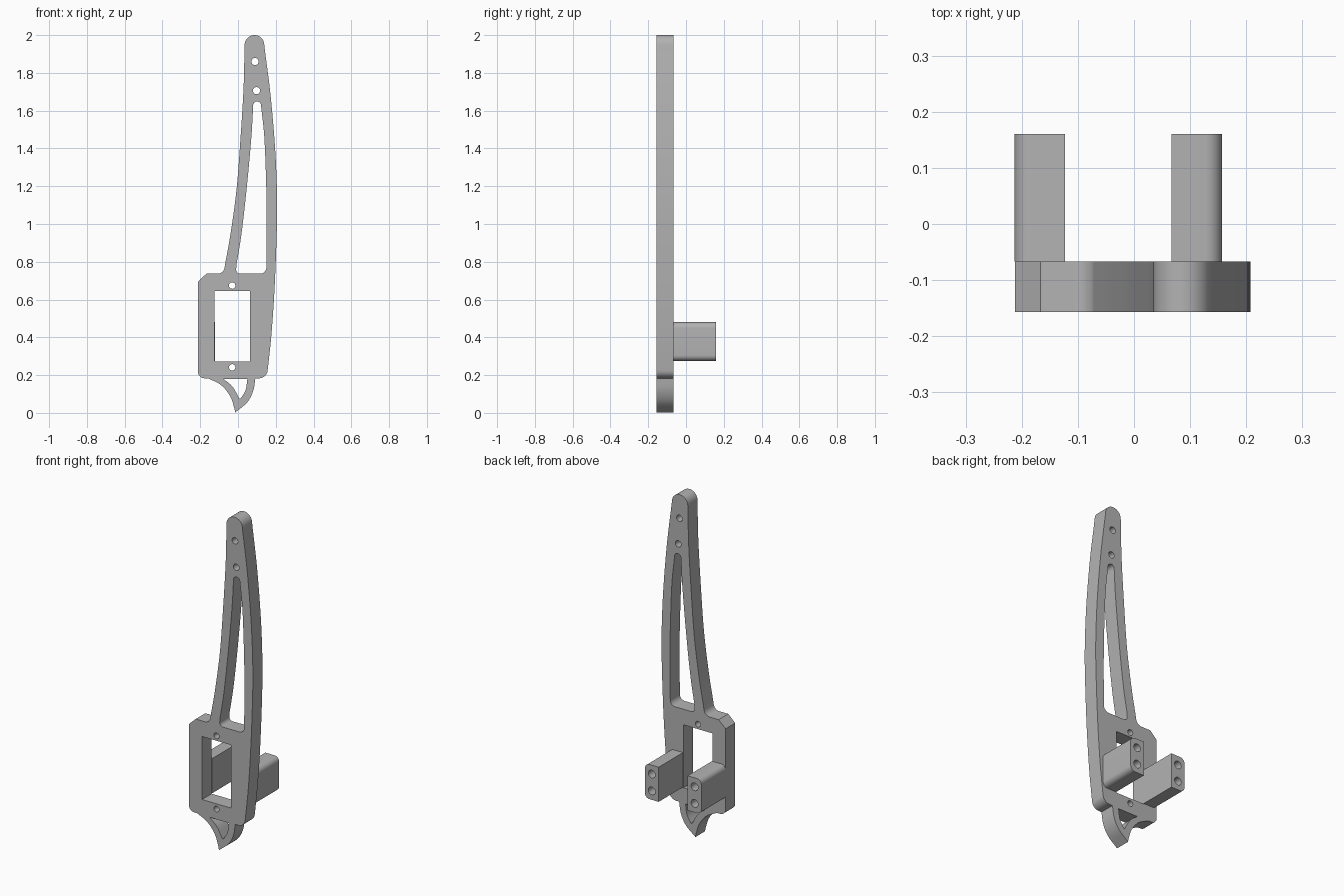
import bpy, bmesh
from math import sin, cos, pi, radians
from mathutils import Vector, Matrix

cube = bpy.data.objects.get("Cube")
if cube:
    bpy.data.objects.remove(cube)

grey = bpy.data.materials.new("light_grey")
grey.use_nodes = True
COLOR = (0.45, 0.45, 0.45, 1)
grey.diffuse_color = COLOR
grey.node_tree.nodes["Principled BSDF"].inputs["Base Color"].default_value = COLOR


def arc(cx, cz, r, start, end, n=8):
    """Points along a circular arc, angles in degrees."""
    angles = [radians(start + (end - start) * i / n) for i in range(n + 1)]
    return [(cx + r * cos(a), cz + r * sin(a)) for a in angles]


def circle(cx, cz, r):
    return arc(cx, cz, r, 0, 360, 24)[:-1]


def smooth(points, n=6):
    """Catmull-Rom curve through the points."""
    p = [Vector(q) for q in points]
    p = [2 * p[0] - p[1]] + p + [2 * p[-1] - p[-2]]
    out = []
    for a, b, c, d in zip(p, p[1:], p[2:], p[3:]):
        for i in range(n):
            t = i / n
            out.append(0.5 * (2 * b + (c - a) * t + (2 * a - 5 * b + 4 * c - d) * t * t
                              + (3 * b - a - 3 * c + d) * t ** 3))
    return out + [p[-2]]


def extrude_profile(name, loops, y0, y1):
    """Fill x-z loops (outline first, then holes) and extrude them from y0 to y1."""
    curve = bpy.data.curves.new(name + "_profile", "CURVE")
    curve.dimensions = "2D"
    curve.fill_mode = "BOTH"
    curve.extrude = (y1 - y0) / 2
    for loop in loops:
        spline = curve.splines.new("POLY")
        spline.points.add(len(loop) - 1)
        for point, (x, z) in zip(spline.points, loop):
            point.co = (x, z, 0, 1)
        spline.use_cyclic_u = True
    helper = bpy.data.objects.new(name + "_helper", curve)
    bpy.context.collection.objects.link(helper)
    graph = bpy.context.evaluated_depsgraph_get()
    mesh = bpy.data.meshes.new_from_object(helper.evaluated_get(graph))
    bpy.data.objects.remove(helper)
    bpy.data.curves.remove(curve)

    mesh.name = name
    mesh.transform(Matrix.Translation((0, (y0 + y1) / 2, 0)) @ Matrix.Rotation(pi / 2, 4, "X"))
    bm = bmesh.new()
    bm.from_mesh(mesh)
    bmesh.ops.remove_doubles(bm, verts=bm.verts, dist=0.0002)
    bmesh.ops.recalc_face_normals(bm, faces=bm.faces)
    bm.to_mesh(mesh)
    bm.free()
    mesh.materials.clear()
    mesh.materials.append(grey)
    obj = bpy.data.objects.new(name, mesh)
    bpy.context.collection.objects.link(obj)
    bpy.ops.object.select_all(action="DESELECT")
    obj.select_set(True)
    bpy.context.view_layer.objects.active = obj
    bpy.ops.object.shade_smooth_by_angle(angle=radians(30))
    return obj


# Plate outline, clockwise from the rounded tip
outline = arc(0.087, 1.948, 0.052, 180, 8, 14)
outline += smooth([(0.141, 1.93), (0.172, 1.685), (0.197, 1.39), (0.207, 1.13),
                   (0.204, 0.92), (0.193, 0.65), (0.177, 0.415), (0.158, 0.235)])
outline += arc(0.112, 0.228, 0.045, 0, -90)
# curved fin below the plate
outline += smooth([(0.092, 0.183), (0.08, 0.115), (0.048, 0.055), (-0.015, 0.002)])
outline += smooth([(-0.018, 0.02), (-0.04, 0.085), (-0.087, 0.145), (-0.155, 0.182)])
# lower left corner, chamfered upper left corner and fillet into the arm
outline += arc(-0.177, 0.218, 0.035, 270, 180)
outline += [(-0.212, 0.695), (-0.167, 0.737)]
outline += arc(-0.108, 0.774, 0.037, 270, 350)
outline += smooth([(-0.066, 0.80), (-0.04, 0.945), (-0.008, 1.18),
                   (0.013, 1.45), (0.029, 1.71), (0.0345, 1.92)])

# Long opening between the two arms
opening = arc(0.101, 1.628, 0.021, 180, 0)
opening += smooth([(0.125, 1.6), (0.14, 1.45), (0.15, 1.18), (0.152, 0.97), (0.150, 0.775)])
opening += arc(0.118, 0.769, 0.032, 0, -90)
opening += arc(0.012, 0.759, 0.022, 270, 170)
opening += smooth([(-0.007, 0.79), (0.018, 0.945), (0.045, 1.18), (0.07, 1.45), (0.079, 1.6)])

# Rectangular window, fin opening and screw holes
window = [(-0.125, 0.272), (-0.125, 0.645), (0.064, 0.645), (0.064, 0.272)]
fin_opening = smooth([(-0.078, 0.18), (-0.03, 0.14), (0.008, 0.075)])
fin_opening += smooth([(0.014, 0.075), (0.04, 0.12), (0.05, 0.18)])
screw_holes = [circle(0.09, 1.86, 0.019), circle(0.098, 1.706, 0.019),
               circle(-0.031, 0.674, 0.017), circle(-0.031, 0.241, 0.017)]

extrude_profile("plate", [outline, opening, window, fin_opening] + screw_holes, -0.157, -0.067)

# Two rear posts with rounded outer edges and a pair of holes each
MID, HALF, WIDTH, LOW, HIGH, R = -0.028, 0.185, 0.09, 0.275, 0.48, 0.03
for name, side in (("left_post", 1), ("right_post", -1)):
    post = [(HALF - WIDTH, LOW)]
    post += arc(HALF - R, LOW + R, R, -90, 0) + arc(HALF - R, HIGH - R, R, 0, 90)
    post += [(HALF - WIDTH, HIGH)]
    holes = [circle(HALF - WIDTH / 2, z, 0.023) for z in (0.328, 0.427)]
    loops = [[(MID + side * x, z) for x, z in loop] for loop in [post] + holes]
    extrude_profile(name, loops, -0.067, 0.16)
